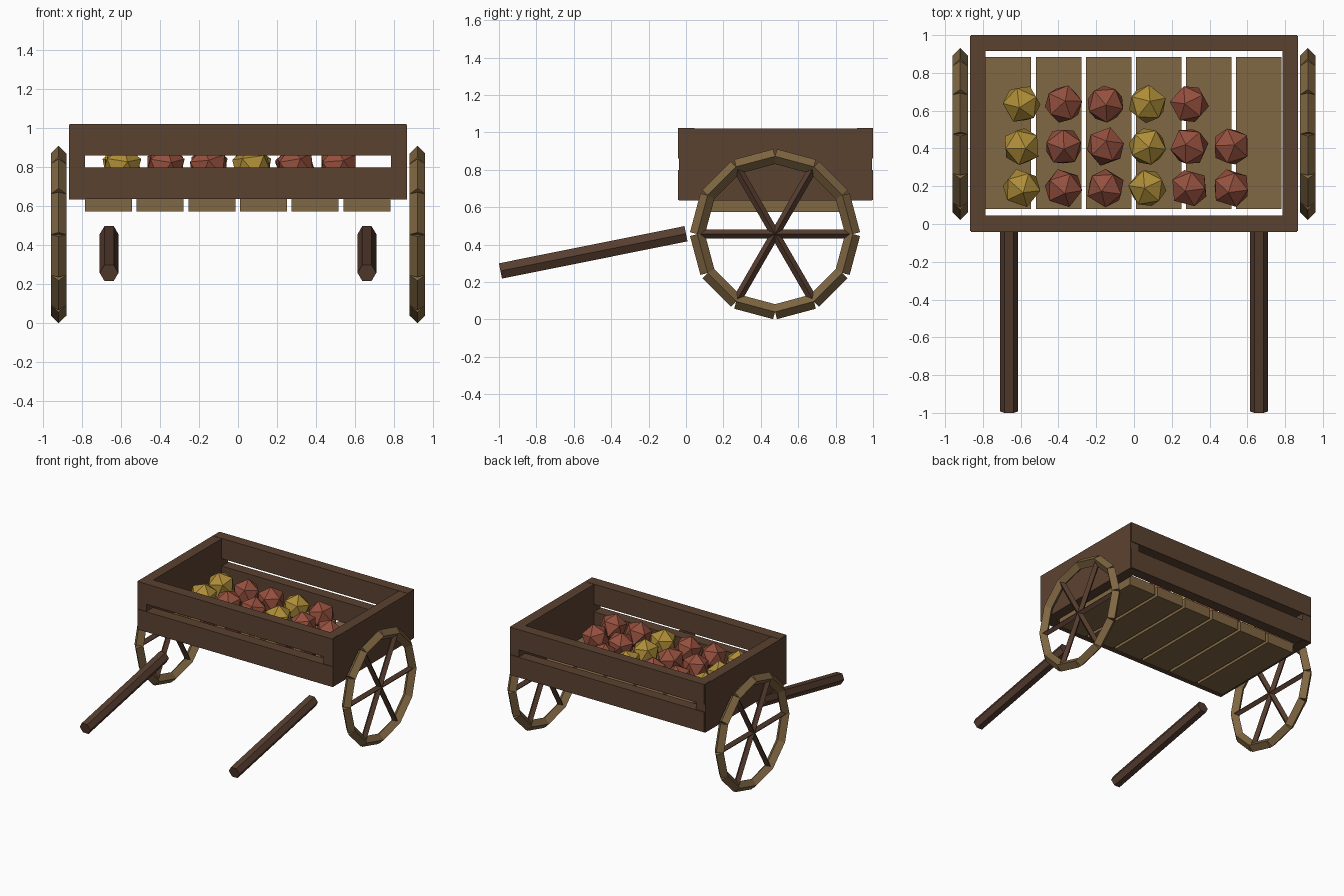
import bpy, bmesh, math, random
from mathutils import Vector, Matrix

if "Cube" in bpy.data.objects:
    bpy.data.objects.remove(bpy.data.objects["Cube"])

random.seed(4)


def material(name, rgb):
    m = bpy.data.materials.new(name)
    m.diffuse_color = (*rgb, 1)
    m.use_nodes = True
    m.node_tree.nodes["Principled BSDF"].inputs["Base Color"].default_value = m.diffuse_color
    return m


DARK = material("dark_wood", (0.105, 0.054, 0.030))
POLE = material("pole_wood", (0.095, 0.047, 0.029))
LIGHT = material("light_wood", (0.216, 0.135, 0.055))
RED = material("red_fruit", (0.30, 0.08, 0.048))
YELLOW = material("yellow_fruit", (0.43, 0.27, 0.04))


def finish(name, bm, mat):
    me = bpy.data.meshes.new(name)
    bmesh.ops.recalc_face_normals(bm, faces=bm.faces)
    bm.to_mesh(me)
    bm.free()
    me.materials.append(mat)
    ob = bpy.data.objects.new(name, me)
    bpy.context.collection.objects.link(ob)
    return ob


def box(name, x, y, z, mat):
    """Box from (min, max) pairs."""
    bm = bmesh.new()
    size = [b - a for a, b in (x, y, z)]
    mid = [(a + b) / 2 for a, b in (x, y, z)]
    bmesh.ops.create_cube(bm, size=1, matrix=Matrix.Translation(mid) @ Matrix.Diagonal((*size, 1)))
    return finish(name, bm, mat)


def bar(bm, p, q, r, sides):
    """Prism between p and q (in a plane of constant x) with a ridge facing +x and -x."""
    p, q = Vector(p), Vector(q)
    d = (q - p).normalized()
    side = Vector((1, 0, 0))
    m = Matrix((side.cross(d), side, d)).transposed().to_4x4()
    m.translation = (p + q) / 2
    bmesh.ops.create_cone(bm, cap_ends=True, segments=sides, radius1=r, radius2=r,
                          depth=(q - p).length, matrix=m)


# Box of the cart: slatted front and back, solid sides
for label, y in (("front", (-0.043, 0.045)), ("back", (0.915, 1.0))):
    box(label + "_upper_board", (-0.862, 0.862), y, (0.86, 1.022), DARK)
    box(label + "_lower_board", (-0.862, 0.862), y, (0.638, 0.80), DARK)
for label, x in (("left", (-0.867, -0.785)), ("right", (0.785, 0.867))):
    box(label + "_side_board", x, (-0.037, 0.994), (0.635, 1.02), DARK)

# Floor planks
for i in range(6):
    x = -0.785 + i * 0.265
    box(f"floor_plank_{i + 1}", (x, x + 0.241), (0.08, 0.885), (0.573, 0.655), LIGHT)

# Wheels and pulling shafts on both sides
CY, CZ, R = 0.476, 0.456, 0.416


def on_wheel(x, deg, r=R):
    a = math.radians(deg)
    return (x, CY + r * math.cos(a), CZ + r * math.sin(a))


for label, s in (("left", -1), ("right", 1)):
    x = 0.92 * s
    rim = bmesh.new()
    for k in range(12):
        bar(rim, on_wheel(x, 30 * k), on_wheel(x, 30 * k + 30), 0.04, 4)
    finish(label + "_wheel_rim", rim, LIGHT)
    spokes = bmesh.new()
    for k in range(3):
        bar(spokes, on_wheel(x, 60 * k), on_wheel(x, 60 * k + 180), 0.024, 4)
    finish(label + "_wheel_spokes", spokes, POLE)
    shaft = bmesh.new()
    bar(shaft, (0.661 * s, -0.992, 0.259), (0.661 * s, 0.0, 0.458), 0.048, 6)
    finish(label + "_shaft", shaft, POLE)

# Fruit in three rows, the back row one short
for row, y in enumerate((0.19, 0.41, 0.635)):
    for col in range(5 if row == 2 else 6):
        bm = bmesh.new()
        bmesh.ops.create_icosphere(bm, subdivisions=1, radius=0.107)
        fruit = finish(f"fruit_{row + 1}_{col + 1}", bm, YELLOW if col % 3 == 0 else RED)
        fruit.location = (-0.595 + 0.222 * col, y, 0.805)
        fruit.rotation_euler = [random.uniform(-0.25, 0.25), random.uniform(-0.25, 0.25),
                                random.uniform(0, 6.28)]
